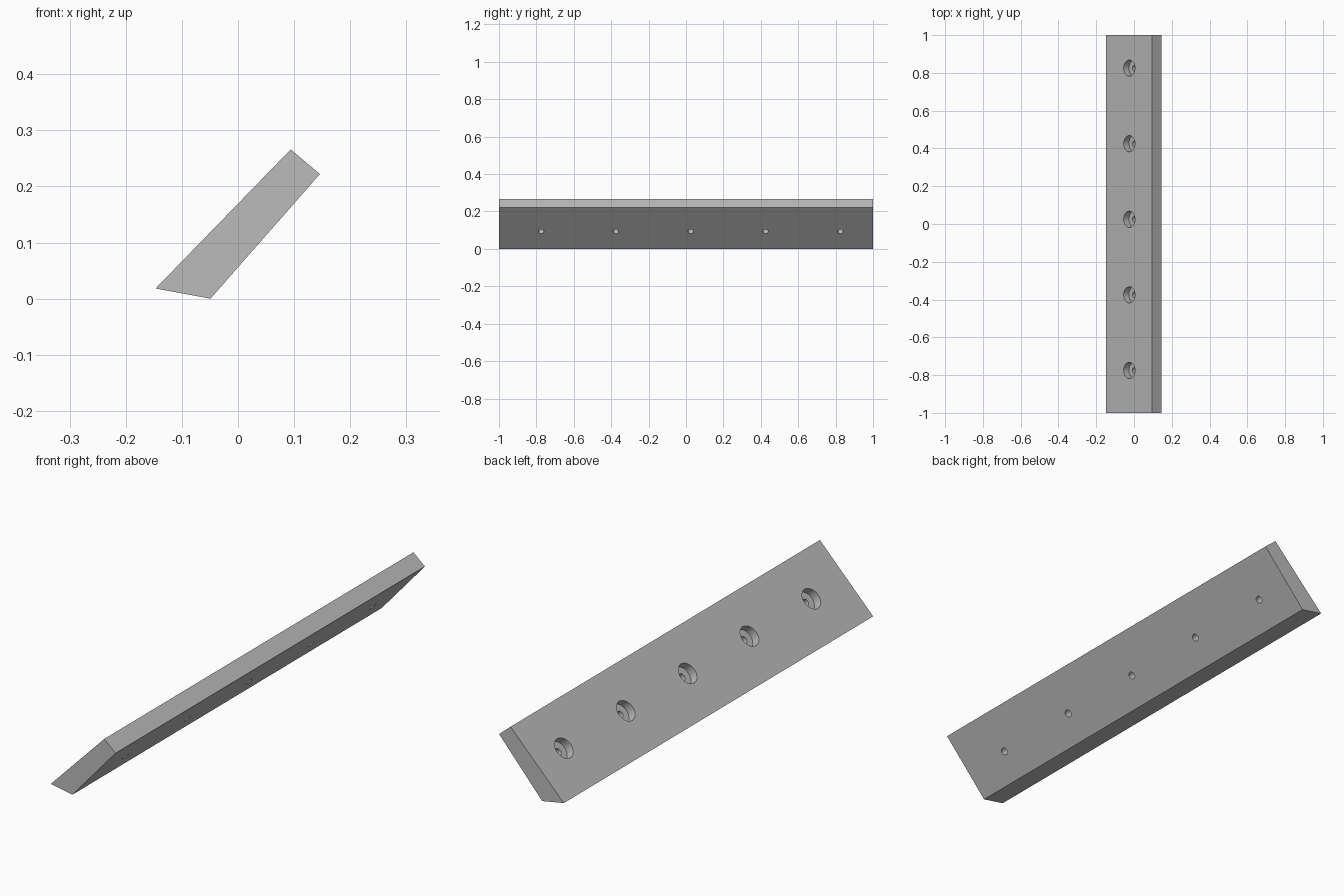
import bpy
import bmesh
from mathutils import Vector

if "Cube" in bpy.data.objects:
    bpy.data.objects.remove(bpy.data.objects["Cube"], do_unlink=True)

# Plain grey material
grey = bpy.data.materials.new("plain_grey")
grey.use_nodes = True
colour = (0.5, 0.5, 0.5, 1)
grey.diffuse_color = colour
grey.node_tree.nodes["Principled BSDF"].inputs["Base Color"].default_value = colour


def make_object(name, bm):
    bmesh.ops.recalc_face_normals(bm, faces=bm.faces)
    mesh = bpy.data.meshes.new(name)
    bm.to_mesh(mesh)
    bm.free()
    mesh.materials.append(grey)
    obj = bpy.data.objects.new(name, mesh)
    bpy.context.collection.objects.link(obj)
    return obj


# Slanted bar: a four-sided profile extruded along its length
profile = [(-0.147, 0.018), (-0.049, 0), (0.146, 0.222), (0.094, 0.266)]
bm = bmesh.new()
end = bm.faces.new([bm.verts.new((x, -1, z)) for x, z in profile])
side = bmesh.ops.extrude_face_region(bm, geom=[end])
bmesh.ops.translate(bm, vec=(0, 2, 0),
                    verts=[v for v in side["geom"] if isinstance(v, bmesh.types.BMVert)])
bar = make_object("slanted_bar", bm)

# Stepped hole cutters, square to the underside
axis = Vector((0.753, 0, -0.658))
mouth = Vector((-0.025, 0, 0.1435))
turn = axis.to_track_quat('Z', 'Y')


def bore_cutter(name, radius, start, stop):
    bm = bmesh.new()
    for i in range(5):
        centre = mouth + axis * (start + stop) / 2 + Vector((0, -0.775 + 0.4 * i, 0))
        matrix = turn.to_matrix().to_4x4()
        matrix.translation = centre
        bmesh.ops.create_cone(bm, cap_ends=True, segments=32, radius1=radius,
                              radius2=radius, depth=stop - start, matrix=matrix)
    return make_object(name, bm)


cutters = [bore_cutter("wide_bore_cutter", 0.043, -0.1, 0.035),
           bore_cutter("screw_hole_cutter", 0.015, -0.05, 0.15)]
for cutter in cutters:
    cut = bar.modifiers.new(cutter.name, 'BOOLEAN')
    cut.operation = 'DIFFERENCE'
    cut.solver = 'EXACT'
    cut.object = cutter

# Apply the cuts, then drop the cutters
bpy.context.view_layer.objects.active = bar
bar.select_set(True)
for cutter in cutters:
    cutter.select_set(False)
    bpy.ops.object.modifier_apply(modifier=cutter.name)
    bpy.data.objects.remove(cutter, do_unlink=True)
bpy.ops.object.shade_smooth_by_angle()
